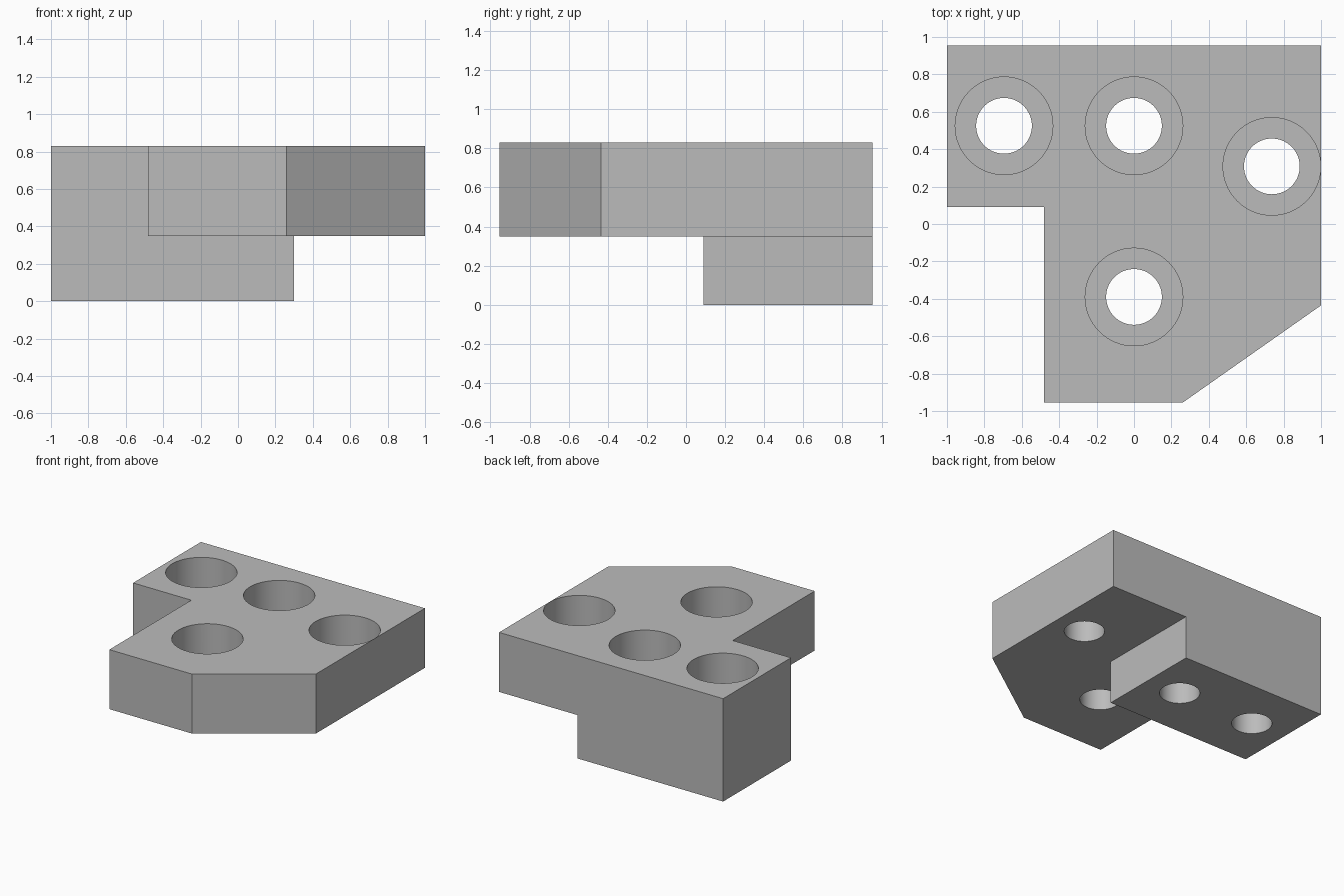
import bpy, bmesh, math

if "Cube" in bpy.data.objects:
    bpy.data.objects.remove(bpy.data.objects["Cube"], do_unlink=True)

TOP, STEP, BACK, NOTCH = 0.83, 0.35, 0.955, 0.09
BORE_DEPTH = 0.27

grey = bpy.data.materials.new("plain grey")
grey.use_nodes = True
colour = (0.5, 0.5, 0.5, 1)
grey.diffuse_color = colour
grey.node_tree.nodes["Principled BSDF"].inputs["Base Color"].default_value = colour


def prism(name, outline, z0, z1):
    """Extrude a flat outline between two heights."""
    bm = bmesh.new()
    base = bm.faces.new([bm.verts.new((x, y, z0)) for x, y in outline])
    ext = bmesh.ops.extrude_face_region(bm, geom=[base])
    moved = [v for v in ext["geom"] if isinstance(v, bmesh.types.BMVert)]
    bmesh.ops.translate(bm, verts=moved, vec=(0, 0, z1 - z0))
    bmesh.ops.recalc_face_normals(bm, faces=bm.faces)
    mesh = bpy.data.meshes.new(name)
    bm.to_mesh(mesh)
    bm.free()
    mesh.materials.append(grey)
    obj = bpy.data.objects.new(name, mesh)
    bpy.context.collection.objects.link(obj)
    return obj


def circle(x, y, r, n=64):
    return [(x + r * math.cos(math.tau * i / n), y + r * math.sin(math.tau * i / n))
            for i in range(n)]


def combine(target, tool, operation):
    """Apply a boolean and remove its tool."""
    tool.hide_render = True
    mod = target.modifiers.new("boolean", "BOOLEAN")
    mod.operation, mod.solver, mod.object = operation, "EXACT", tool
    bpy.context.view_layer.objects.active = target
    bpy.ops.object.modifier_apply(modifier=mod.name)
    bpy.data.objects.remove(tool, do_unlink=True)


# Upper plate with a notch and a chamfered corner
bracket = prism("bracket_plate", [
    (-1, BACK), (-1, NOTCH), (-0.48, NOTCH), (-0.48, -BACK),
    (0.26, -BACK), (1, -0.435), (1, BACK)], STEP, TOP)

# Raised mounting block under the rear edge
block = prism("rear_block", [
    (-1, NOTCH), (0.3, NOTCH), (0.3, BACK), (-1, BACK)], 0, TOP)
combine(bracket, block, "UNION")

# Counterbored screw holes
for x, y in [(-0.695, 0.525), (0, 0.525), (0.737, 0.308), (0, -0.39)]:
    combine(bracket, prism("screw_hole", circle(x, y, 0.149), -0.1, TOP + 0.1), "DIFFERENCE")
    combine(bracket, prism("counterbore", circle(x, y, 0.261), TOP - BORE_DEPTH, TOP + 0.1), "DIFFERENCE")

# Smooth hole walls, sharp edges elsewhere
bpy.ops.object.select_all(action="DESELECT")
bracket.select_set(True)
bpy.context.view_layer.objects.active = bracket
bpy.ops.object.shade_smooth_by_angle(angle=math.radians(30))
